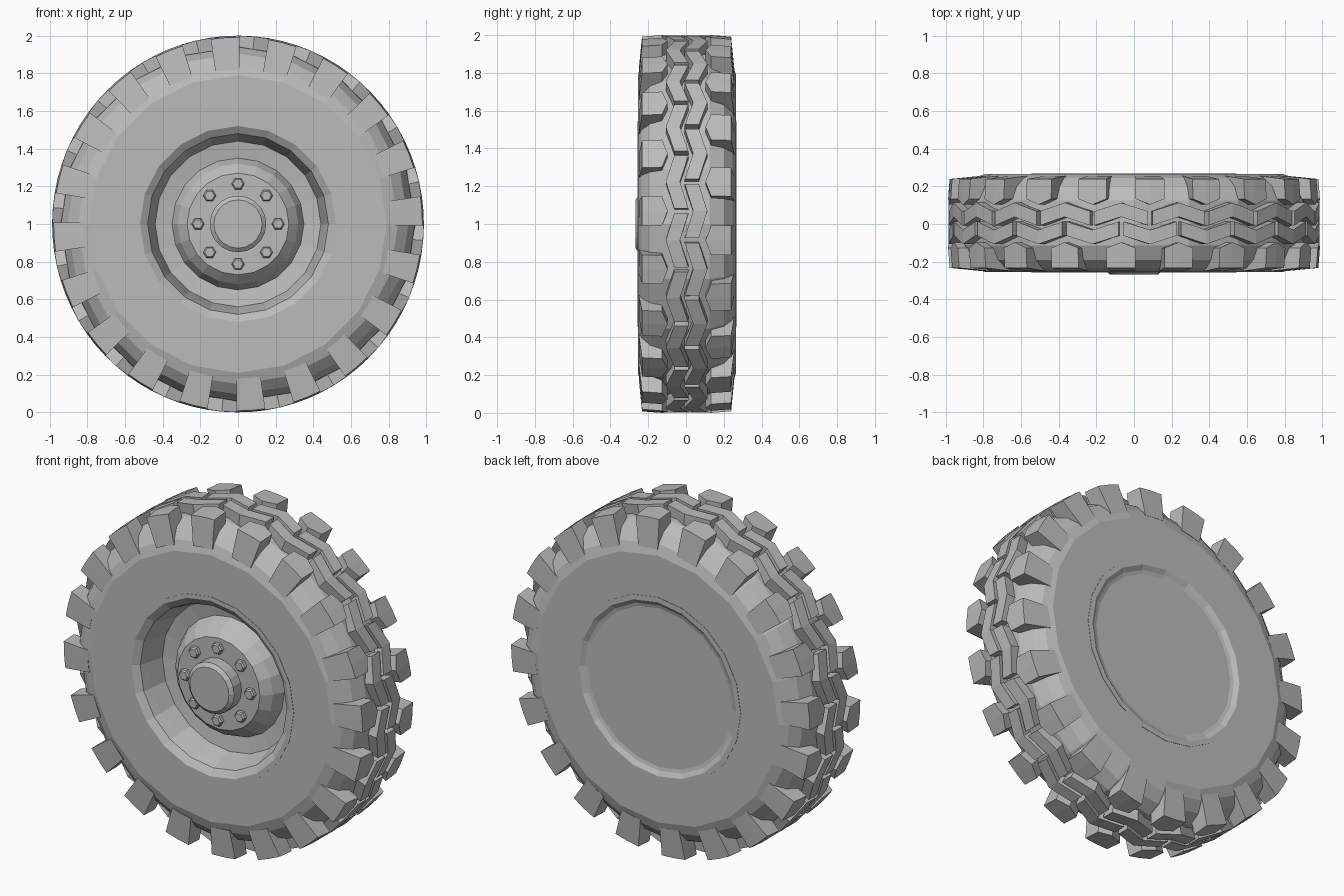
import bpy, bmesh
from math import sin, cos, pi, radians

cube = bpy.data.objects.get("Cube")
if cube:
    bpy.data.objects.remove(cube)

GREY = (0.5, 0.5, 0.5, 1.0)
mat = bpy.data.materials.new("plain grey")
mat.use_nodes = True
mat.diffuse_color = GREY
mat.node_tree.nodes["Principled BSDF"].inputs["Base Color"].default_value = GREY

SIDES = 20       # facets of the wheel and blocks per tread row
PITCH = 2 * pi / SIDES


def polar(y, r, a, squash=1.0):
    """Point at radius r and angle a (from the top towards +x) about the axle."""
    return (r * sin(a) * squash, y, 1 + r * cos(a))


def finish(bm, name):
    bmesh.ops.recalc_face_normals(bm, faces=bm.faces)
    mesh = bpy.data.meshes.new(name)
    bm.to_mesh(mesh)
    bm.free()
    mesh.materials.append(mat)
    obj = bpy.data.objects.new(name, mesh)
    bpy.context.collection.objects.link(obj)
    return obj


def bridge(bm, rings, closed):
    """Join neighbouring rings of vertices with quads."""
    n = len(rings[0])
    pairs = list(zip(rings, rings[1:]))
    if closed:
        pairs.append((rings[-1], rings[0]))
    for a, b in pairs:
        for i in range(n):
            j = (i + 1) % n
            bm.faces.new((a[i], a[j], b[j], b[i]))
    if not closed:
        bm.faces.new(rings[0])
        bm.faces.new(rings[-1])


def lathe(name, profile, closed=False, sides=SIDES):
    """Turn a (y, radius) profile about the axle; open profiles get end caps."""
    bm = bmesh.new()
    rings = [[bm.verts.new(polar(y, r, i * 2 * pi / sides)) for i in range(sides)]
             for y, r in profile]
    bridge(bm, rings, closed)
    return finish(bm, name)


def tread_row(name, side, phase, sections):
    """Repeat one block, lofted through (angle, section) pairs, round the tyre."""
    bm = bmesh.new()
    for k in range(SIDES):
        rings = [[bm.verts.new(polar(0.003 + side * y, r, phase + k * PITCH + a, 0.987))
                  for y, r in section] for a, section in sections]
        bridge(bm, rings, False)
    return finish(bm, name)


# Tyre body: flat sidewalls, chamfered shoulders, tread floor
half = [(0.26, 0.53), (0.26, 0.79), (0.24, 0.85), (0.195, 0.905), (0.12, 0.94)]
lathe("tyre_body", [(0.005 - y, r) for y, r in half] + [(0.005, 0.945)]
      + [(0.005 + y, r) for y, r in reversed(half)], closed=True)


# Tread: pointed shoulder blocks and nested chevrons on both halves
def shoulder(inner, top):
    return [(inner, top), (0.236, top - 0.008), (0.253, 0.82), (inner, 0.88)]


def chevron(inner):
    return [(inner, 1.0), (inner + 0.075, 1.0), (inner + 0.075, 0.9), (inner, 0.9)]


w, c = radians(4.5), PITCH * 0.46
shoulder_block = [(-w, shoulder(0.13, 1.0)), (0, shoulder(0.1, 1.0)), (w, shoulder(0.13, 1.0))]
chevron_block = [(-c, chevron(-0.01)), (0, chevron(0.035)), (c, chevron(-0.01))]
for label, side, phase in (("front", -1, radians(-4)), ("back", 1, radians(5))):
    tread_row(label + "_shoulder_blocks", side, phase, shoulder_block)
    tread_row(label + "_chevron_blocks", side, phase + PITCH / 2, chevron_block)

# Rim: domed hub in a deep front dish, shallow closed back
lathe("rim", [(-0.18, 0.27), (-0.13, 0.32), (-0.065, 0.35), (-0.08, 0.44),
              (-0.18, 0.465), (-0.23, 0.48), (-0.257, 0.52), (-0.257, 0.545),
              (0.267, 0.545), (0.267, 0.515), (0.25, 0.49), (0.245, 0.47)])

# Hub cap with a bevelled edge
lathe("hub_cap", [(-0.17, 0.15), (-0.25, 0.15), (-0.268, 0.128)])

# Eight hexagonal wheel nuts, each with a tapered top
bm = bmesh.new()
for k in range(8):
    cx, _, cz = polar(0, 0.213, k * pi / 4)
    rings = []
    for y, r in ((-0.17, 0.034), (-0.2, 0.034), (-0.208, 0.026)):
        rings.append([bm.verts.new((cx + r * cos(i * pi / 3), y, cz + r * sin(i * pi / 3)))
                      for i in range(6)])
    bridge(bm, rings, False)
finish(bm, "wheel_nuts")
